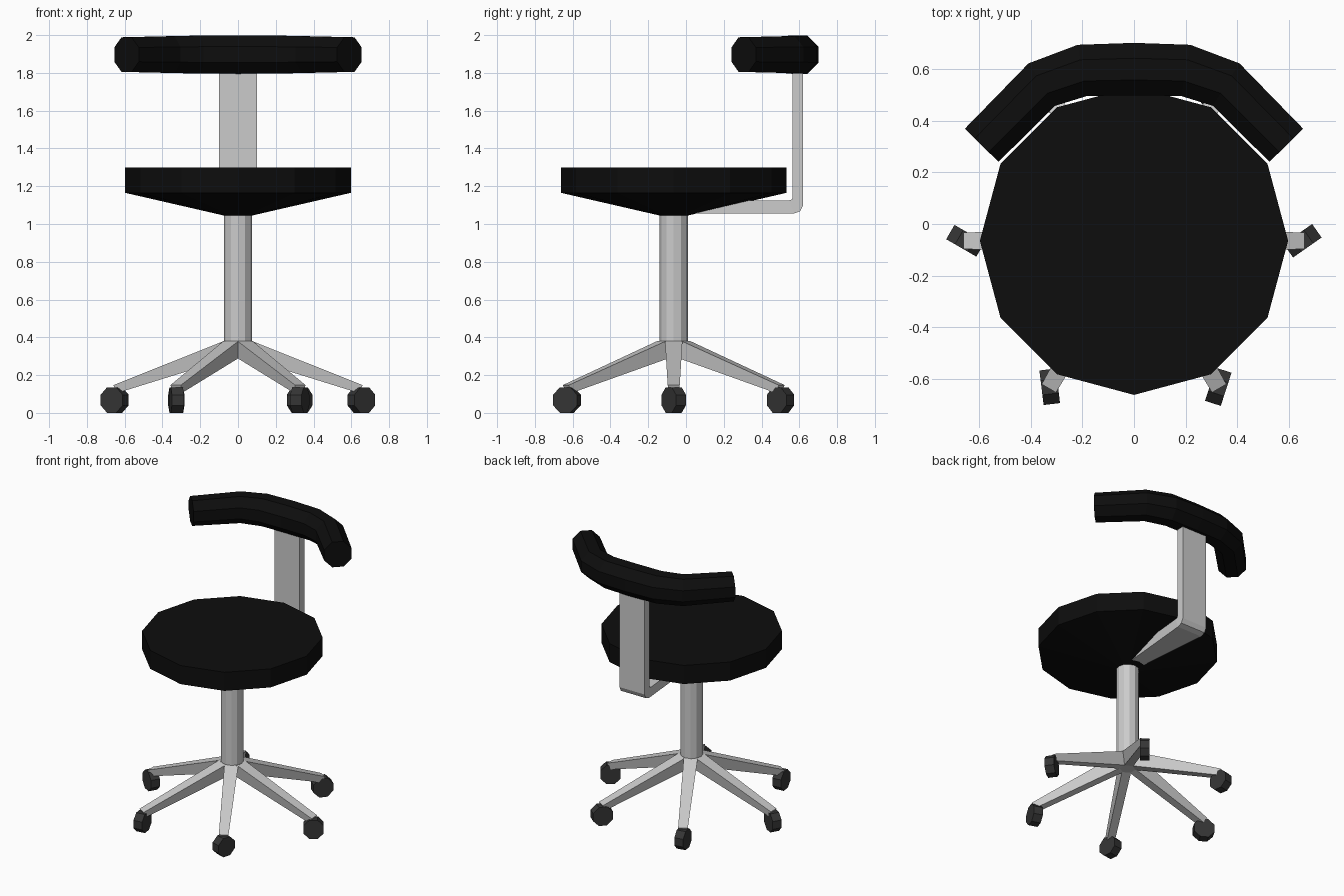
import bpy
from math import cos, sin, pi, radians
from mathutils import Vector, Matrix

if "Cube" in bpy.data.objects:
    bpy.data.objects.remove(bpy.data.objects["Cube"])

CY = -0.065  # y of the column axis


def material(name, v):
    m = bpy.data.materials.new(name)
    m.diffuse_color = (v, v, v, 1)
    m.use_nodes = True
    m.node_tree.nodes["Principled BSDF"].inputs["Base Color"].default_value = m.diffuse_color
    return m


BLACK = material("black_upholstery", 0.004)
RUBBER = material("dark_rubber", 0.035)


def make(name, verts, faces, mat=None):
    me = bpy.data.meshes.new(name)
    me.from_pydata([tuple(v) for v in verts], [], faces)
    ob = bpy.data.objects.new(name, me)
    bpy.context.collection.objects.link(ob)
    if mat:
        me.materials.append(mat)
    return ob


def loft(name, rings, mat=None):
    """Skin a list of equal-sized vertex rings and cap both ends."""
    n = len(rings[0])
    verts = [v for r in rings for v in r]
    faces = [tuple(reversed(range(n))),
             tuple(range(len(verts) - n, len(verts)))]
    for i in range(len(rings) - 1):
        for j in range(n):
            k = (j + 1) % n
            faces.append((i * n + j, i * n + k, (i + 1) * n + k, (i + 1) * n + j))
    return make(name, verts, faces, mat)


def ring(r, z, n=12, turn=0.0):
    return [Vector((r * cos(turn + 2 * pi * i / n), CY + r * sin(turn + 2 * pi * i / n), z))
            for i in range(n)]


# Seat, column and hexagonal hub
loft("seat", [ring(0.075, 1.045), ring(0.597, 1.165), ring(0.597, 1.30)], BLACK)
loft("column", [ring(0.075, 0.36), ring(0.075, 1.05)])
loft("hub", [ring(0.055, 0.29, 6, pi / 6), ring(0.088, 0.38, 6, pi / 6)])

# Six tapered legs with swivelled casters
swivel = [35, 50, 100, -30, -83, 72]
for i in range(6):
    a = i * pi / 3
    place = Matrix.Translation((0, CY, 0)) @ Matrix.Rotation(a, 4, 'Z')
    sections = [(0.045, 0.030, 0.29, 0.046, 0.075, 0.38),
                (0.640, 0.026, 0.105, 0.032, 0.660, 0.147)]
    rings = [[place @ Vector(p) for p in ((rb, -wb, zb), (rb, wb, zb), (rt, wt, zt), (rt, -wt, zt))]
             for rb, wb, zb, wt, rt, zt in sections]
    loft(f"leg_{i + 1}", rings)

    pos = Matrix.Translation((0.653 * cos(a), CY + 0.653 * sin(a), 0.068)) \
        @ Matrix.Rotation(radians(swivel[i]), 4, 'Z')
    wheel = [[pos @ Vector((0.073 * cos(pi / 8 + j * pi / 4), s, 0.073 * sin(pi / 8 + j * pi / 4)))
              for j in range(8)] for s in (0.032, -0.032)]
    loft(f"caster_{i + 1}", wheel, RUBBER)

# Bent back support, narrowing under the seat
outer = [(-0.03, 1.055), (0.57, 1.055), (0.605, 1.068), (0.62, 1.10), (0.62, 1.86)]
inner = [(-0.03, 1.125), (0.545, 1.125), (0.56, 1.13), (0.565, 1.14), (0.565, 1.86)]
widths = [0.045, 0.10, 0.10, 0.10, 0.10]
loft("back_support", [[Vector((-w, *o)), Vector((w, *o)), Vector((w, *n)), Vector((-w, *n))]
                      for o, n, w in zip(outer, inner, widths)])

# Curved octagonal backrest swept along a mirrored path
half = [(0.0, 0.60, 0.110), (0.20, 0.595, 0.109), (0.357, 0.54, 0.105), (0.59, 0.305, 0.099)]
path = [(-x, y, r) for x, y, r in reversed(half[1:])] + half
rings = []
for i, (x, y, r) in enumerate(path):
    p = Vector((x, y, 1.897))
    prev, nxt = path[max(i - 1, 0)], path[min(i + 1, len(path) - 1)]
    d_in = Vector((x - prev[0], y - prev[1], 0)).normalized()
    d_out = Vector((nxt[0] - x, nxt[1] - y, 0)).normalized()
    t = (d_in + d_out).normalized()
    side = Vector((-t.y, t.x, 0))
    rings.append([p + r * (cos(pi / 8 + j * pi / 4) * side + sin(pi / 8 + j * pi / 4) * Vector((0, 0, 1)))
                  for j in range(8)])
loft("backrest", rings, BLACK)

# Make all face normals point outward
import bmesh
for ob in bpy.context.collection.objects:
    bm = bmesh.new()
    bm.from_mesh(ob.data)
    bmesh.ops.recalc_face_normals(bm, faces=bm.faces)
    bm.to_mesh(ob.data)
    bm.free()
